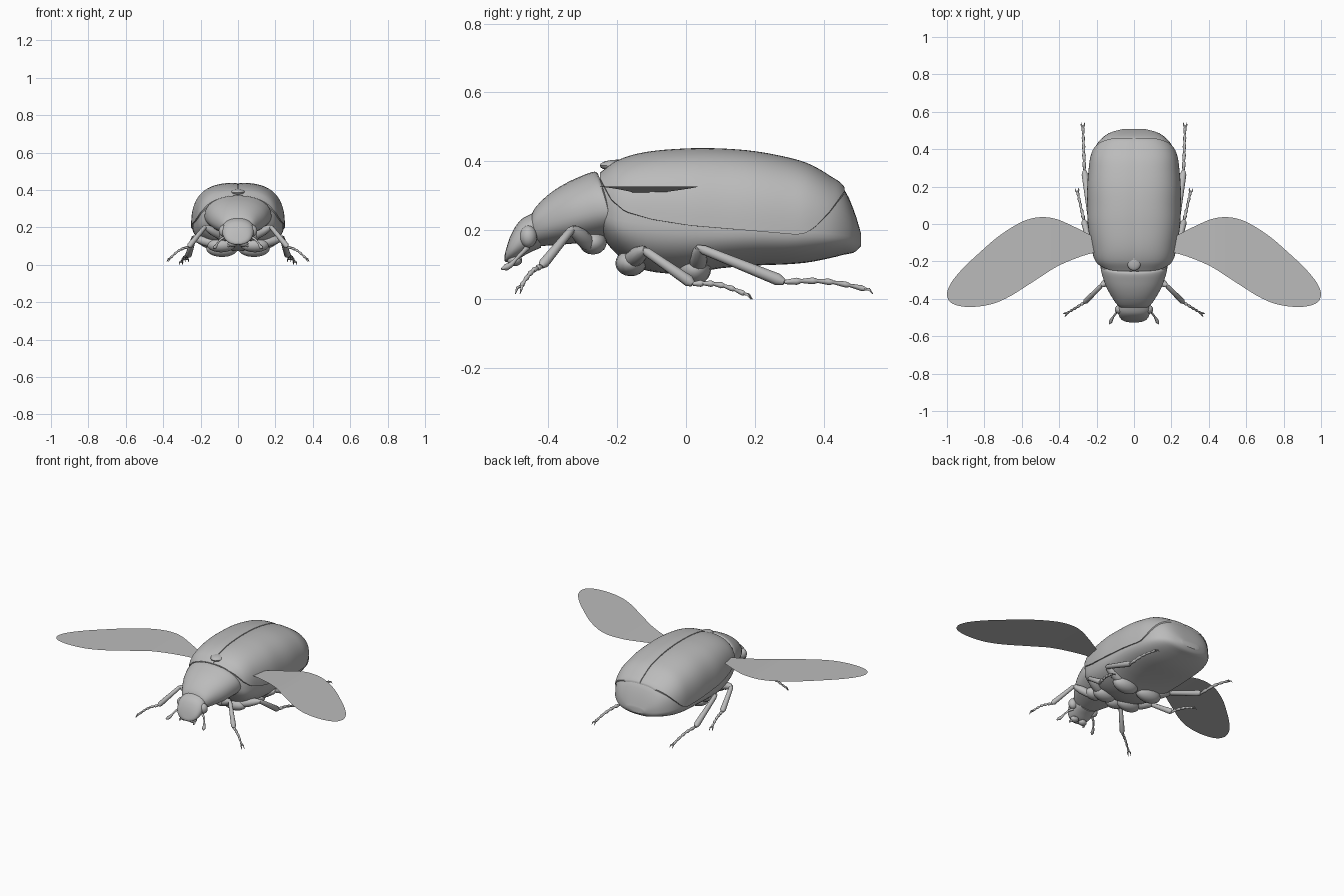
import bpy
import bmesh
from math import sin, cos, pi, asin, radians
from mathutils import Vector

if "Cube" in bpy.data.objects:
    bpy.data.objects.remove(bpy.data.objects["Cube"], do_unlink=True)

GREY = (.5, .5, .5, 1)
grey = bpy.data.materials.new("shell_grey")
grey.use_nodes = True
grey.diffuse_color = GREY
grey.node_tree.nodes["Principled BSDF"].inputs["Base Color"].default_value = GREY


def loft(name, rings, closed=True, mirror=False, angle=40):
    """Skin a list of equal-length point rings into one smooth object."""
    bm = bmesh.new()
    rows = [[bm.verts.new(p) for p in ring] for ring in rings]
    count = len(rows[0])
    for a, b in zip(rows, rows[1:]):
        for i in range(count if closed else count - 1):
            j = (i + 1) % count
            bm.faces.new((a[i], a[j], b[j], b[i]))
    if closed:
        bm.faces.new(rows[0])
        bm.faces.new(rows[-1])
    bmesh.ops.recalc_face_normals(bm, faces=bm.faces)
    mesh = bpy.data.meshes.new(name)
    bm.to_mesh(mesh)
    bm.free()
    mesh.materials.append(grey)
    obj = bpy.data.objects.new(name, mesh)
    bpy.context.collection.objects.link(obj)
    if mirror:
        obj.modifiers.new("Mirror", "MIRROR").use_mirror_merge = False
    bpy.ops.object.select_all(action="DESELECT")
    obj.select_set(True)
    bpy.context.view_layer.objects.active = obj
    bpy.ops.object.shade_smooth_by_angle(angle=radians(angle))


def sample(table, y, smooth=True):
    """Interpolate the columns of a table whose first column rises."""
    y = min(max(y, table[0][0]), table[-1][0])
    k = max(i for i in range(len(table) - 1) if table[i][0] <= y)
    a, b = table[k], table[k + 1]
    before, after = table[max(k - 1, 0)], table[min(k + 2, len(table) - 1)]
    span = b[0] - a[0]
    t = (y - a[0]) / span
    out = []
    for c in range(1, len(a)):
        if not smooth:
            out.append(a[c] + (b[c] - a[c]) * t)
            continue
        m0 = (b[c] - before[c]) / (b[0] - before[0]) * span
        m1 = (after[c] - a[c]) / (after[0] - a[0]) * span
        s = 3 * t**2 - 2 * t**3
        out.append(a[c] * (1 - s) + b[c] * s + m0 * t * (1 - t)**2 - m1 * t * t * (1 - t))
    return out


def power(v, e):
    return abs(v)**e * (1 if v >= 0 else -1)


def oval(y, top, mid, bottom, width, t, n=2.7, grow=0, slant=0):
    """Point at angle t of a rounded cross-section; the lower half is rounder."""
    s, e = sin(t), 2 / n if sin(t) >= 0 else .9
    height = (top - mid if s >= 0 else mid - bottom) + grow
    return Vector(((width + grow) * power(cos(t), e), y + slant * (1 - s), mid + height * power(s, e)))


def spread(first, last, count):
    """Positions packed more closely toward both ends."""
    return [first + (last - first) * (1 - cos(pi * i / count)) / 2 for i in range(count + 1)]


def body(name, table, n=2.5, slant=lambda y: 0, steps=24, sides=48):
    rings = []
    for y in spread(table[0][0], table[-1][0], steps):
        row = sample(table, y)
        rings.append([oval(y, *row, 2 * pi * i / sides, n, 0, slant(y)) for i in range(sides)])
    loft(name, rings)


def tube(name, points, radii, sides=10):
    """Tapered limb through the points, with its mirrored twin."""
    pts = [Vector(p) for p in points]
    rings = []
    for i, p in enumerate(pts):
        d = (pts[min(i + 1, len(pts) - 1)] - pts[max(i - 1, 0)]).normalized()
        u = d.cross(Vector((0, 0, 1))).normalized()
        v = u.cross(d)
        rings.append([p + radii[i] * (u * cos(a) + v * sin(a))
                      for a in (2 * pi * k / sides for k in range(sides))])
    loft(name, rings, mirror=True, angle=60)


def blob(name, centre, size, mirror=True):
    """Small ellipsoid."""
    c = Vector(centre)
    rings = [[c + Vector((size[0] * cos(a) * sin(b), size[1] * sin(a) * sin(b), size[2] * cos(b)))
              for a in (2 * pi * k / 16 for k in range(16))]
             for b in (pi * (.02 + .96 * j / 10) for j in range(11))]
    loft(name, rings, mirror=mirror)


# Abdomen and thorax: y, top, widest height, bottom, half width
TRUNK = [(-.25, .36, .25, .19, .155), (-.2, .396, .23, .13, .2), (-.12, .42, .22, .085, .222),
         (0, .431, .21, .075, .24), (.1, .431, .2, .09, .243), (.2, .423, .2, .098, .243),
         (.3, .404, .195, .102, .235), (.36, .385, .195, .108, .226), (.42, .35, .19, .12, .203),
         (.46, .318, .185, .13, .17), (.49, .25, .18, .137, .125), (.508, .19, .175, .155, .06)]
body("abdomen", TRUNK, 2.7, steps=36)

# Wing cases: a raised shell over the trunk, ending at a shaped lower edge
EDGE = [(-.256, .364), (-.217, .29), (-.177, .255), (-.1, .232), (.01, .214),
        (.32, .188), (.345, .191), (.374, .209), (.417, .255), (.464, .32)]
LIFT, ARC = .007, 24
rings = []
ys = spread(-.25, .46, 50)
for k, y in enumerate(ys):
    row = sample(TRUNK, y)
    top, mid, bottom, width = row
    rise = sample(EDGE, y, False)[0] - mid
    rise /= (top - mid + LIFT) if rise > 0 else (mid - bottom)
    end = asin(power(max(-1, min(rise, .99)), 1.35 if rise > 0 else 1 / .9))
    grow = -LIFT if k in (0, len(ys) - 1) else LIFT
    ring = [oval(y, *row, pi / 2 + (end - pi / 2) * i / ARC, 2.7, grow) for i in range(ARC + 1)]
    # sunken rims along the centre seam and the outer edge
    ring[0] = oval(y, *row, pi / 2, 2.7, -LIFT)
    lip = ring[0].copy()
    lip.z += LIFT + grow * .7
    lip.x = .003
    ring.insert(1, lip)
    ring.append(oval(y, *row, end, 2.7, -LIFT))
    rings.append(ring)
loft("wing_case", rings, closed=False, mirror=True, angle=35)

# Small shield plate between the wing cases
blob("scutellum", (0, -.2, .388), (.04, .05, .017), mirror=False)

# Pronotum with a swept-back rear border
PRONOTUM = [(-.452, .235, .21, .16, .06), (-.44, .262, .215, .155, .084), (-.4, .303, .225, .157, .118),
            (-.35, .336, .24, .163, .15), (-.3, .359, .255, .172, .17),
            (-.268, .37, .26, .18, .178), (-.256, .366, .26, .185, .174), (-.252, .35, .26, .2, .15)]
body("pronotum", PRONOTUM, 2.2, lambda y: .035 * max(0, (y + .45) / .2))

# Head, eyes and mouthparts
HEAD = [(-.527, .125, .12, .112, .015), (-.522, .145, .13, .108, .045), (-.51, .182, .145, .11, .068),
        (-.485, .225, .17, .118, .082), (-.455, .245, .19, .135, .085), (-.42, .26, .2, .15, .07)]
body("head", HEAD, 2.2, steps=16, sides=32)
blob("eye", (.075, -.457, .182), (.028, .025, .032))
blob("jaw", (.03, -.497, .113), (.026, .022, .017))
tube("antenna", [(.07, -.46, .15), (.095, -.475, .135), (.11, -.495, .115), (.118, -.508, .1),
                 (.125, -.522, .093), (.132, -.535, .088)], [.008, .006, .005, .008, .01, .003], 8)
tube("palp", [(.04, -.48, .12), (.045, -.497, .105), (.05, -.512, .1), (.05, -.52, .096)],
     [.006, .005, .007, .002], 8)


def leg(name, hip, knee, ankle, toe, thick):
    """Thigh, shin, beaded foot and a pair of claws."""
    hip, knee, ankle, toe = map(Vector, (hip, knee, ankle, toe))
    tube(name + "_thigh", [hip.lerp(knee, f) for f in (0, .25, .6, .9, 1.04)],
         [thick * f for f in (.7, 1, 1, .7, .3)], 12)
    tube(name + "_shin", [knee.lerp(ankle, f) for f in (-.04, .05, .4, .92, 1)],
         [thick * f for f in (.25, .5, .55, .65, .35)], 12)
    points, radii = [], []
    for k in range(5):
        for f, r in ((.02, .22), (.75, .4), (.98, .3)):
            g = (k + f) / 5
            p = ankle.lerp(toe, g)
            p.z += .012 * sin(pi * g)
            points.append(p)
            radii.append(thick * r * (1 - .25 * g))
    tube(name + "_foot", points, radii, 8)
    run = (toe - ankle).normalized() * .022
    side = run.cross(Vector((0, 0, 1))) * .4
    for way, tag in ((1, "outer"), (-1, "inner")):
        tube(f"{name}_{tag}_claw", [toe - run * .2, toe + run * .5 + side * way,
                                    toe + run + side * way - Vector((0, 0, .012))],
             [.005, .004, .001], 6)


# Legs and their sockets
leg("front_leg", (.085, -.27, .15), (.175, -.33, .205), (.265, -.42, .095), (.36, -.478, .038), .023)
leg("middle_leg", (.09, -.17, .105), (.235, -.12, .142), (.268, .02, .045), (.302, .17, .016), .026)
leg("hind_leg", (.08, .03, .08), (.235, .04, .148), (.265, .285, .05), (.273, .52, .03), .027)
blob("front_socket", (.075, -.27, .165), (.055, .04, .035))
blob("middle_socket", (.09, -.16, .105), (.075, .045, .038))
blob("hind_socket", (.085, .025, .088), (.085, .048, .046))

# Flight wings: x, rear edge, front edge
WING = [(.17, -.095, -.145), (.25, -.05, -.163), (.34, -.005, -.195), (.42, .028, -.232), (.5, .037, -.283),
        (.58, .02, -.335), (.66, -.022, -.385), (.74, -.078, -.422), (.82, -.148, -.44),
        (.9, -.222, -.443), (.95, -.277, -.434), (.98, -.318, -.42), (.995, -.35, -.4), (1, -.37, -.38)]
rings = []
for x in spread(.17, 1, 40):
    back, front = sample(WING, x)
    z = .327 - .018 * max(0, (.45 - x) / .25)
    rings.append([(x, front + (back - front) * i / 4, z) for i in range(5)])
loft("flight_wing", rings, closed=False, mirror=True)
